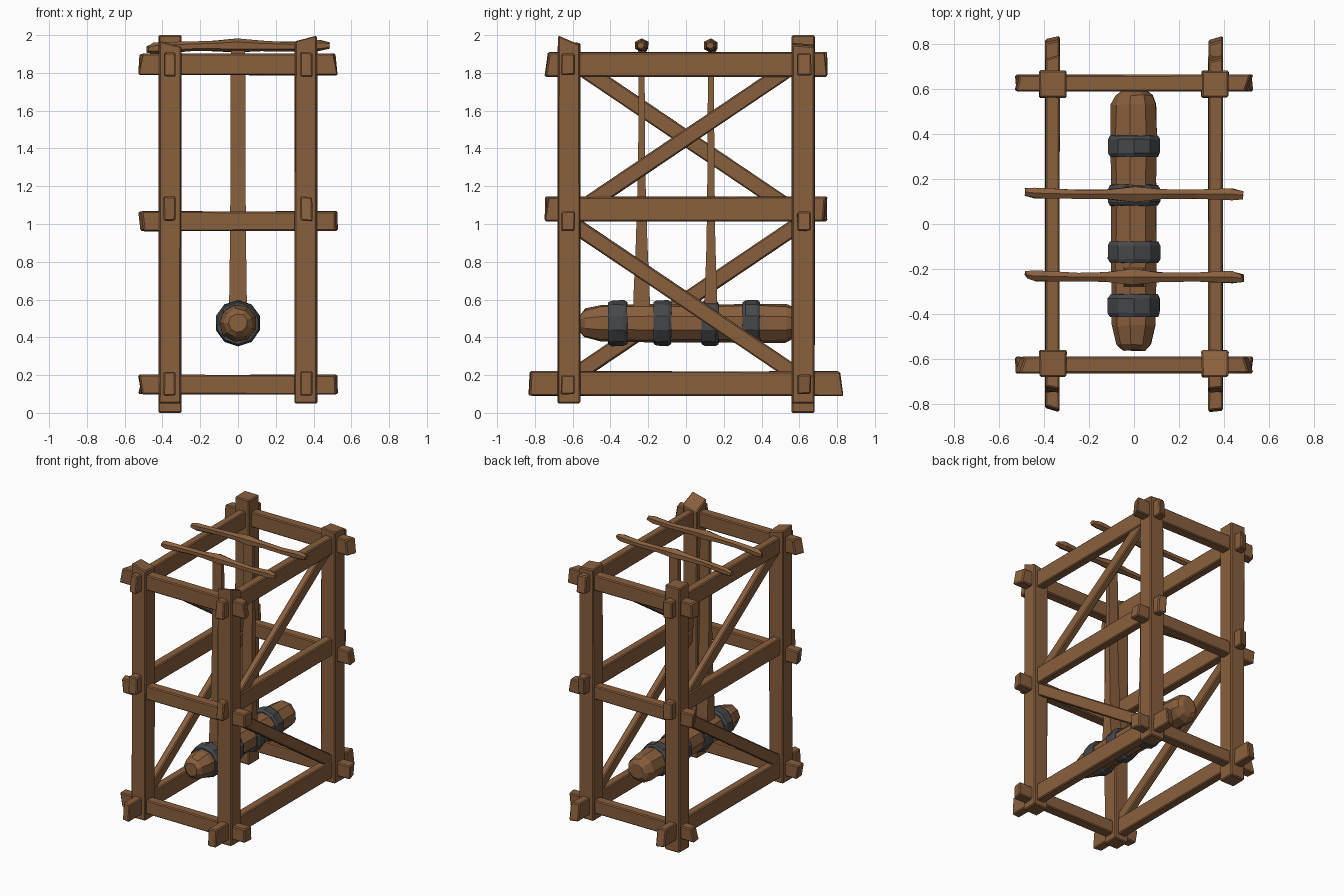
import bpy, bmesh, math, random
from mathutils import Vector

if "Cube" in bpy.data.objects:
    bpy.data.objects.remove(bpy.data.objects["Cube"])

random.seed(4)


def material(name, rgb):
    m = bpy.data.materials.new(name)
    m.diffuse_color = (*rgb, 1)
    m.use_nodes = True
    m.node_tree.nodes["Principled BSDF"].inputs["Base Color"].default_value = m.diffuse_color
    return m


WOOD = material("brown wood", (0.25, 0.115, 0.047))
IRON = material("dark iron", (0.06, 0.064, 0.07))


def finish(name, bm, mat, bevel=0):
    bmesh.ops.recalc_face_normals(bm, faces=bm.faces)
    me = bpy.data.meshes.new(name)
    bm.to_mesh(me)
    bm.free()
    me.materials.append(mat)
    ob = bpy.data.objects.new(name, me)
    bpy.context.collection.objects.link(ob)
    if bevel:
        b = ob.modifiers.new("worn edges", 'BEVEL')
        b.width, b.segments, b.limit_method = bevel, 1, 'NONE'
    return ob


def beam(name, a, b, side, w, h, slant=0.03, ends=None):
    """Rough-hewn beam from a to b; w runs along 'side', h across it.
    Ends are cut at a slant inside the given length."""
    a, b = Vector(a), Vector(b)
    d = (b - a).normalized()
    u = Vector(side)
    v = d.cross(u).normalized()
    bm = bmesh.new()
    rings = []
    for i, (p, s) in enumerate(((a, 1), (b, -1))):
        su, sv = ends[i] if ends else (random.uniform(-slant, slant), random.uniform(-slant, slant))
        ring = []
        for cu, cv in ((-1, -1), (1, -1), (1, 1), (-1, 1)):
            inset = (abs(su) + su * cu + abs(sv) + sv * cv) / 2
            k = random.uniform(0.94, 1.03)
            ring.append(bm.verts.new(p + d * s * inset + u * cu * w / 2 * k + v * cv * h / 2 * k))
        rings.append(ring)
    r0, r1 = rings
    bm.faces.new(r0)
    bm.faces.new(r1)
    for i in range(4):
        j = (i + 1) % 4
        bm.faces.new((r0[i], r0[j], r1[j], r1[i]))
    return finish(name, bm, WOOD, 0.007)


def tube(name, axis, sections, sides, mat, jitter=0.0, close=False):
    """Faceted loft; each section is (centre, radius_1, radius_2)."""
    d = Vector(axis)
    u = Vector((1, 0, 0)) if abs(d.x) < 0.5 else Vector((0, 1, 0))
    v = d.cross(u)
    bm = bmesh.new()
    rings = []
    for c, r1, r2 in sections:
        ring = []
        for i in range(sides):
            t = 2 * math.pi * (i + 0.5) / sides
            k = 1 + random.uniform(-jitter, jitter)
            ring.append(bm.verts.new(Vector(c) + u * math.cos(t) * r1 * k + v * math.sin(t) * r2 * k
                                     + d * random.uniform(-jitter, jitter) * 0.1))
        rings.append(ring)
    pairs = list(zip(rings, rings[1:]))
    if close:
        pairs.append((rings[-1], rings[0]))
    else:
        bm.faces.new(rings[0])
        bm.faces.new(rings[-1])
    for p, q in pairs:
        for i in range(sides):
            j = (i + 1) % sides
            bm.faces.new((p[i], p[j], q[j], q[i]))
    return finish(name, bm, mat)


X, Y, Z = (1, 0, 0), (0, 1, 0), (0, 0, 1)

# corner posts, each with its own height and slanted top
for label, sx, sy, z0, z1, top in (
        ("front_left", -1, -1, 0.05, 1.97, (0.03, 0.01)),
        ("front_right", 1, -1, 0.05, 2.0, (-0.03, -0.05)),
        ("back_left", -1, 1, 0.0, 2.0, (0.0, 0.0)),
        ("back_right", 1, 1, 0.05, 1.96, (0.01, 0.01))):
    # end tilt: v axis is z cross x = +y, so negative values keep the low corner high
    t = (top[0], -top[1] if label == "front_right" else top[1])
    beam(label + "_post", (sx * 0.36, sy * 0.62, z0), (sx * 0.36, sy * 0.62, z1),
         X, 0.122, 0.122, ends=((0, 0), t))

# cross rails on front and back
for sy, face in ((-1, "front"), (1, "back")):
    for z, h, level in ((1.845, 0.115, "top"), (1.015, 0.105, "middle"), (0.15, 0.105, "bottom")):
        beam(f"{face}_{level}_rail", (-0.53, sy * 0.625, z), (0.53, sy * 0.625, z), Y, 0.075, h)

# long side beams and diagonal braces
for sx, face in ((-1, "left"), (1, "right")):
    x = sx * 0.362
    for z, l, level in ((1.845, 0.75, "top"), (1.08, 0.75, "middle"), (0.155, 0.835, "bottom")):
        beam(f"{face}_{level}_beam", (x, -l, z), (x, l, z), X, 0.065, 0.13, 0.02)
    beam(f"{face}_upper_brace", (x, -sx * 0.6, 1.05), (x, sx * 0.6, 1.86), X, 0.05, 0.085, 0)
    beam(f"{face}_lower_brace", (x, -sx * 0.66, 1.04), (x, sx * 0.66, 0.15), X, 0.05, 0.085, 0)

# hanging bars with thick middles, and tapering straps down to the ram
for y, label in ((-0.235, "front"), (0.132, "back")):
    tube(label + "_hanging_bar", X,
         [((-0.48, y + 0.01, 1.925), 0.018, 0.018), ((-0.44, y + 0.005, 1.93), 0.028, 0.03),
          ((-0.25, y, 1.94), 0.022, 0.025), ((-0.12, y, 1.942), 0.024, 0.027),
          ((0, y, 1.945), 0.04, 0.037), ((0.12, y, 1.942), 0.024, 0.027),
          ((0.28, y, 1.938), 0.023, 0.025), ((0.43, y, 1.945), 0.03, 0.03),
          ((0.48, y - 0.005, 1.945), 0.02, 0.018)], 6, WOOD, 0.08)
    b = 0.062 if label == "front" else 0.047
    tube(label + "_strap", Z,
         [((0, y, 0.5), 0.068, b), ((0, y, 0.6), 0.066, b), ((0, y, 0.9), 0.06, b * 0.7),
          ((0, y, 1.3), 0.056, 0.026), ((0, y, 1.93), 0.054, 0.022)], 4, WOOD)

# ram log
zc = 0.475
tube("ram_log", Y, [((0, y, zc), r, r) for y, r in (
    (-0.56, 0.05), (-0.535, 0.078), (-0.45, 0.1), (-0.2, 0.104), (0.1, 0.102),
    (0.4, 0.104), (0.53, 0.103), (0.57, 0.085), (0.59, 0.055))], 9, WOOD, 0.04)

# iron bands around the ram
for i, (y, w) in enumerate(((-0.362, 0.1), (-0.125, 0.094), (0.128, 0.092), (0.345, 0.094))):
    h = w / 2
    tube(f"ram_band_{i + 1}", Y,
         [((0, y + dy, zc), r, r) for dy, r in (
             (-h, 0.092), (-h, 0.111), (-h * 0.65, 0.121), (h * 0.65, 0.121), (h, 0.111), (h, 0.092))],
         10, IRON, 0.02, close=True)
